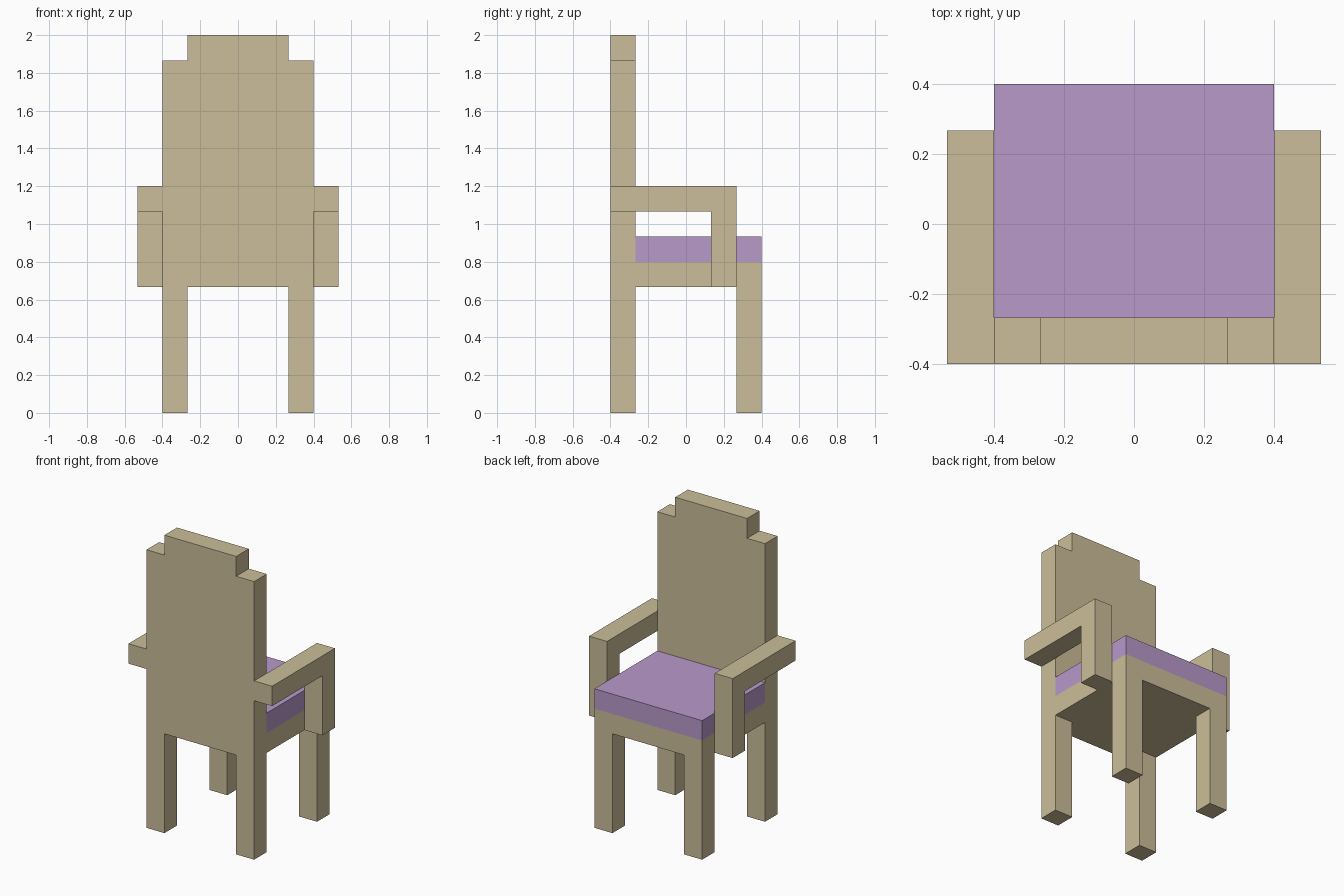
import bpy
import bmesh

if "Cube" in bpy.data.objects:
    bpy.data.objects.remove(bpy.data.objects["Cube"])

U = 2 / 15  # the whole chair sits on a grid of this step


def material(name, rgb):
    m = bpy.data.materials.new(name)
    m.diffuse_color = (*rgb, 1)
    m.use_nodes = True
    m.node_tree.nodes["Principled BSDF"].inputs["Base Color"].default_value = m.diffuse_color
    return m


WOOD = material("pale wood", (0.597, 0.512, 0.319))
PURPLE = material("purple cushion", (0.479, 0.319, 0.591))


def prism(name, profile, to_3d, depth, mat):
    """Extrude a flat outline (in grid steps) by the depth vector."""
    bm = bmesh.new()
    face = bm.faces.new([bm.verts.new([c * U for c in to_3d(a, b)]) for a, b in profile])
    ext = bmesh.ops.extrude_face_region(bm, geom=[face])
    moved = [v for v in ext["geom"] if isinstance(v, bmesh.types.BMVert)]
    bmesh.ops.translate(bm, verts=moved, vec=[c * U for c in depth])
    bmesh.ops.recalc_face_normals(bm, faces=bm.faces)
    mesh = bpy.data.meshes.new(name)
    bm.to_mesh(mesh)
    bm.free()
    mesh.materials.append(mat)
    obj = bpy.data.objects.new(name, mesh)
    bpy.context.collection.objects.link(obj)
    return obj


def box(name, x0, x1, y0, y1, z0, z1, mat):
    outline = [(x0, y0), (x1, y0), (x1, y1), (x0, y1)]
    return prism(name, outline, lambda x, y: (x, y, z0), (0, 0, z1 - z0), mat)


# Stepped backrest with the rear legs in one outline
half = [(2, 0), (3, 0), (3, 14), (2, 14), (2, 15)]
lower = [(2, 5)]
right = lower + half
outline = right + [(-x, z) for x, z in reversed(right)]
prism("backrest_and_rear_legs", outline, lambda x, z: (x, -3, z), (0, 1, 0), WOOD)

# Seat frame and cushion
box("seat_frame", -3, 3, -2, 3, 5, 6, WOOD)
box("seat_cushion", -3, 3, -2, 3, 6, 7, PURPLE)

# Front legs and L-shaped armrests on both sides
arm = [(-3, 8), (1, 8), (1, 5), (2, 5), (2, 9), (-3, 9)]
for side, s in (("left", -1), ("right", 1)):
    box(f"front_leg_{side}", min(2 * s, 3 * s), max(2 * s, 3 * s), 2, 3, 0, 5, WOOD)
    prism(f"armrest_{side}", arm, lambda y, z: (3 * s, y, z), (s, 0, 0), WOOD)
